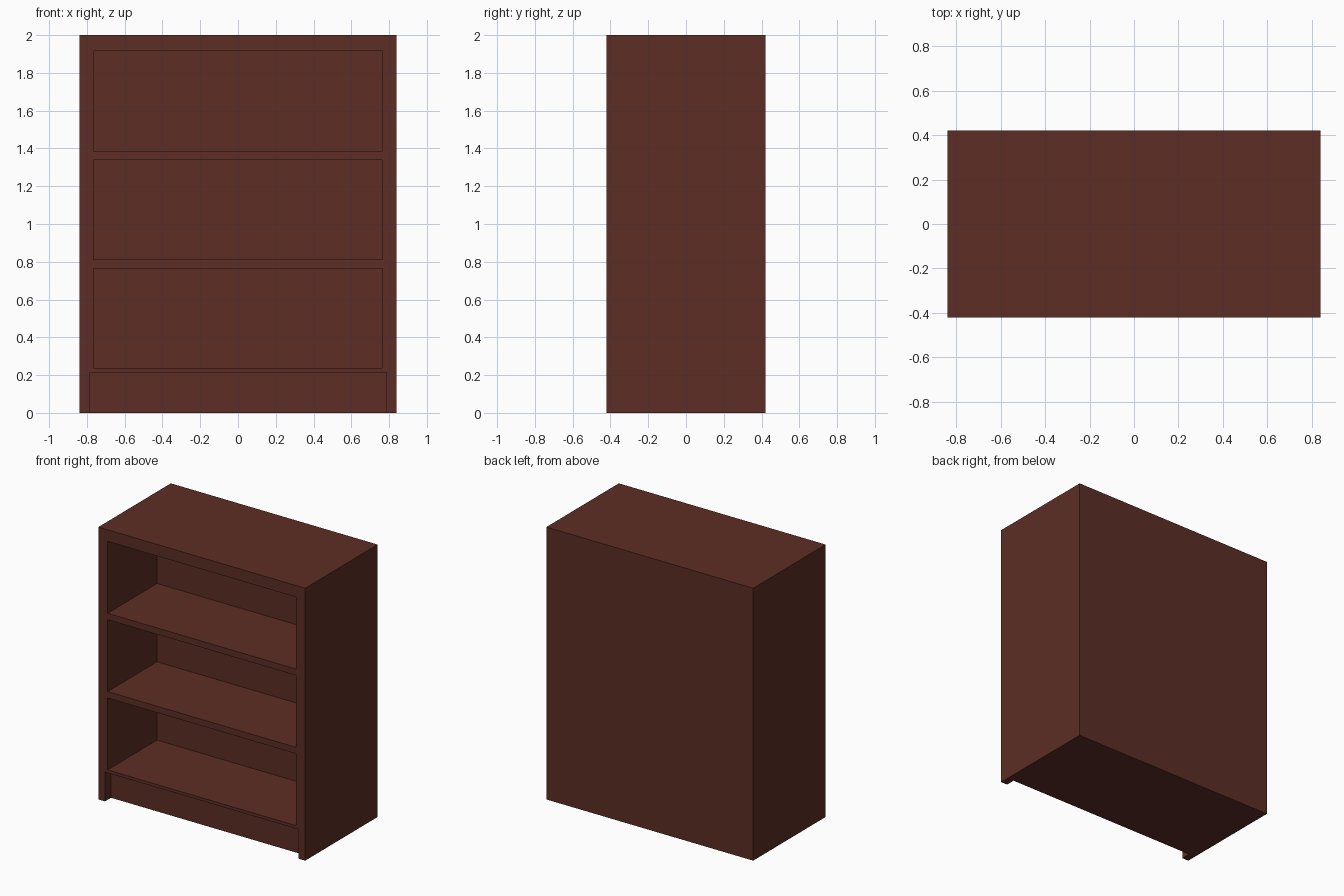
import bpy

if "Cube" in bpy.data.objects:
    bpy.data.objects.remove(bpy.data.objects["Cube"])

W, D, H = 0.84, 0.42, 2.0          # half width, half depth, height

wood = bpy.data.materials.new("dark red brown wood")
wood.diffuse_color = (0.107, 0.027, 0.018, 1)
wood.use_nodes = True
wood.node_tree.nodes["Principled BSDF"].inputs["Base Color"].default_value = wood.diffuse_color


def box(name, x, y, z):
    """Box from (min, max) ranges."""
    bpy.ops.mesh.primitive_cube_add(size=1, location=[sum(r) / 2 for r in (x, y, z)])
    ob = bpy.context.object
    ob.name = name
    ob.scale = [r[1] - r[0] for r in (x, y, z)]
    bpy.ops.object.transform_apply(location=True, rotation=False, scale=True)
    ob.data.materials.append(wood)
    return ob


# solid bookcase body
case = box("bookcase", (-W, W), (-D, D), (0, H))

# three shelf openings and the recessed plinth below them
cutters = [box("shelf_opening", (-0.765, 0.765), (-D - 0.1, 0.153), (z, z + 0.528))
           for z in (0.237, 0.812, 1.387)]
cutters.append(box("plinth_recess", (-0.787, 0.787), (-D - 0.1, -D + 0.07), (-0.1, 0.215)))

for cutter in cutters:
    cutter.hide_render = True
    mod = case.modifiers.new("cut", 'BOOLEAN')
    mod.operation = 'DIFFERENCE'
    mod.solver = 'EXACT'
    mod.object = cutter
    bpy.context.view_layer.objects.active = case
    bpy.ops.object.modifier_apply(modifier=mod.name)

for cutter in cutters:
    bpy.data.objects.remove(cutter)
